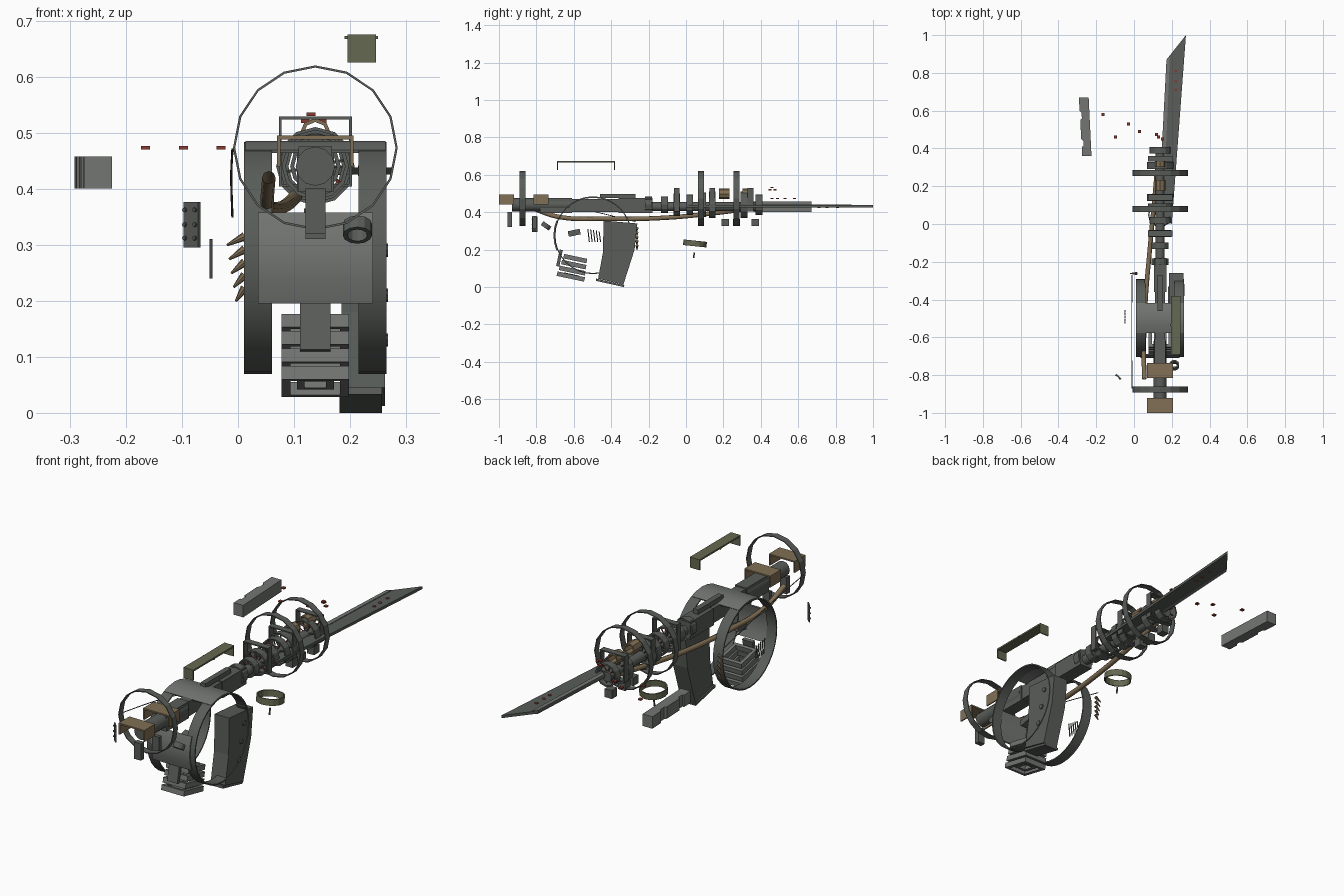
import bpy, bmesh, math
from mathutils import Vector, Matrix

if "Cube" in bpy.data.objects:
    bpy.data.objects.remove(bpy.data.objects["Cube"])

CX, AZ = 0.138, 0.43          # barrel axis x and z


def material(name, rgb):
    m = bpy.data.materials.new(name)
    m.diffuse_color = (*rgb, 1)
    m.use_nodes = True
    m.node_tree.nodes["Principled BSDF"].inputs["Base Color"].default_value = m.diffuse_color
    return m


STEEL = material("dark_steel", (0.10, 0.11, 0.10))
PLATE = material("grey_plate", (0.17, 0.18, 0.17))
BROWN = material("brown", (0.22, 0.16, 0.09))
GREEN = material("olive", (0.13, 0.14, 0.08))
RED = material("red", (0.25, 0.04, 0.03))


def finish(name, bm, mat, smooth=False):
    bmesh.ops.recalc_face_normals(bm, faces=bm.faces)
    me = bpy.data.meshes.new(name)
    bm.to_mesh(me)
    bm.free()
    me.materials.append(mat)
    ob = bpy.data.objects.new(name, me)
    bpy.context.collection.objects.link(ob)
    if smooth:
        for o in bpy.context.selected_objects:
            o.select_set(False)
        ob.select_set(True)
        bpy.context.view_layer.objects.active = ob
        bpy.ops.object.shade_smooth_by_angle(angle=math.radians(40))
    return ob


def box(name, x0, x1, y0, y1, z0, z1, mat=STEEL, rot=(0, 0, 0)):
    bm = bmesh.new()
    bmesh.ops.create_cube(bm, size=1)
    bmesh.ops.scale(bm, vec=(x1 - x0, y1 - y0, z1 - z0), verts=bm.verts)
    ob = finish(name, bm, mat)
    ob.location = ((x0 + x1) / 2, (y0 + y1) / 2, (z0 + z1) / 2)
    ob.rotation_euler = [math.radians(a) for a in rot]
    return ob


def band(name, c, axis, r, width, n=16, wall=0.006, mat=STEEL, start=0, count=None, smooth=False):
    """Hollow band, or an arc of it, around the given axis."""
    bm = bmesh.new()
    full = count is None
    count = n if full else count
    i = "XYZ".index(axis)
    u, v = [k for k in range(3) if k != i]
    rows = []
    for s in range(count if full else count + 1):
        a = math.radians(start) + math.tau * s / n
        row = []
        for rad, off in ((r, -.5), (r, .5), (r - wall, .5), (r - wall, -.5)):
            p = Vector(c)
            p[u] += rad * math.cos(a)
            p[v] += rad * math.sin(a)
            p[i] += off * width
            row.append(bm.verts.new(p))
        rows.append(row)
    for s in range(count):
        a, b = rows[s], rows[(s + 1) % len(rows)]
        for k in range(4):
            bm.faces.new((a[k], a[(k + 1) % 4], b[(k + 1) % 4], b[k]))
    if not full:
        bm.faces.new(rows[0])
        bm.faces.new(rows[-1])
    return finish(name, bm, mat, smooth)


def prism(name, pts, axis, lo, hi, mat=STEEL):
    """Extrude a flat outline along an axis."""
    bm = bmesh.new()
    def place(p, h):
        return {"X": (h, p[0], p[1]), "Y": (p[0], h, p[1]), "Z": (p[0], p[1], h)}[axis]
    f = bm.faces.new([bm.verts.new(place(p, lo)) for p in pts])
    ext = bmesh.ops.extrude_face_region(bm, geom=[f])
    d = Vector(place((0, 0), hi - lo))
    bmesh.ops.translate(bm, vec=d, verts=[g for g in ext["geom"] if isinstance(g, bmesh.types.BMVert)])
    return finish(name, bm, mat)


def rod(name, a, b, r0, r1=None, n=8, mat=STEEL):
    a, b = Vector(a), Vector(b)
    bm = bmesh.new()
    q = (b - a).to_track_quat("Z", "Y").to_matrix().to_4x4()
    bmesh.ops.create_cone(bm, cap_ends=True, segments=n, radius1=r0, radius2=r0 if r1 is None else r1,
                          depth=(b - a).length, matrix=Matrix.Translation((a + b) / 2) @ q)
    return finish(name, bm, mat, True)


def tube(name, pts, r, mat):
    cu = bpy.data.curves.new(name, "CURVE")
    cu.dimensions, cu.bevel_depth, cu.bevel_resolution = "3D", r, 2
    sp = cu.splines.new("BEZIER")
    sp.bezier_points.add(len(pts) - 1)
    for bp, p in zip(sp.bezier_points, pts):
        bp.co, bp.handle_left_type, bp.handle_right_type = p, "AUTO", "AUTO"
    cu.materials.append(mat)
    ob = bpy.data.objects.new(name, cu)
    bpy.context.collection.objects.link(ob)


def frame(name, w, d, h, t, mat=STEEL):
    """Rectangular frame in its own xy plane."""
    bm = bmesh.new()
    for sx, sy, cx, cy in ((w, t, 0, (d - t) / 2), (w, t, 0, (t - d) / 2),
                           (t, d - 2 * t, (w - t) / 2, 0), (t, d - 2 * t, (t - w) / 2, 0)):
        m = Matrix.Translation((cx, cy, 0)) @ Matrix.Diagonal((sx, sy, h, 1))
        bmesh.ops.create_cube(bm, size=1, matrix=m)
    return finish(name, bm, mat)


# large hoops around the barrel
for y in (-0.875, 0.08, 0.27):
    band("hoop", (CX, y, 0.473), "Y", 0.147, 0.032, wall=0.004)

# drum wheel: two side rings, top and front panels, cross struts
W = (0, -0.497, 0.276)
for x in (0.036, 0.24):
    band("drum_ring", (x, W[1], W[2]), "X", 0.207, 0.05, n=32, smooth=True)
band("drum_top_panel", (CX, W[1], W[2]), "X", 0.209, 0.25, n=32, start=67.5, count=4, mat=PLATE, smooth=True)
band("drum_front_panel", (CX, W[1], W[2]), "X", 0.212, 0.205, n=32, start=157.5, count=4, mat=PLATE, smooth=True)
for deg in (-30, -5, 25):
    y, z = W[1] + 0.2 * math.cos(math.radians(deg)), W[2] + 0.2 * math.sin(math.radians(deg))
    rod("drum_strut", (0.215, y, z), (0.262, y, z), 0.006)

# receiver and barrel
box("receiver_rear", 0.108, 0.168, -0.78, -0.61, 0.395, 0.475)
box("receiver_mid", 0.112, 0.164, -0.61, -0.36, 0.40, 0.47)
box("receiver_front", 0.105, 0.171, -0.36, -0.18, 0.395, 0.475)
box("top_rail", 0.125, 0.151, -0.46, -0.27, 0.475, 0.497)
rod("barrel", (CX, -0.84, AZ), (CX, 0.40, AZ), 0.024, n=12)
rod("rear_core", (CX, -0.93, 0.44), (CX, -0.62, 0.44), 0.035, n=12)

# cooling fins of growing size
for y, r in ((-0.20, 0.045), (-0.115, 0.045), (-0.05, 0.06), (0.02, 0.055),
             (0.09, 0.065), (0.14, 0.07), (0.31, 0.07), (0.39, 0.055)):
    band("barrel_fin", (CX, y, AZ + 0.01), "Y", r, 0.036, n=12, wall=0.007)
    for k in range(4):
        a = math.pi * k / 4 + 0.2
        d = Vector((math.cos(a), 0, math.sin(a))) * (r - 0.004)
        c = Vector((CX, y, AZ + 0.01))
        rod("fin_spoke", c - d, c + d, 0.003, n=5, mat=RED if k % 2 else STEEL)
for y in (-0.05, 0.14, 0.345):
    f = frame("square_guard", 0.13, 0.125, 0.03, 0.005)
    f.location, f.rotation_euler = (CX, y, 0.466), (math.pi / 2, 0, 0)

# brown rollers on the barrel and small blocks underneath
for y in (0.205, 0.33):
    band("top_roller", (CX, y, 0.498), "Y", 0.028, 0.056, n=8, wall=0.007, mat=BROWN)
for y in (0.21, 0.27, 0.37):
    box("under_block", 0.118, 0.156, y - 0.02, y + 0.02, 0.325, 0.365)
box("rear_post", 0.12, 0.156, -0.955, -0.93, 0.32, 0.40)
box("rear_stub", 0.12, 0.156, -0.82, -0.80, 0.31, 0.38)

# rear brown saddles
for y in (-0.96, -0.775):
    box("saddle_top", 0.07, 0.206, y - 0.04, y + 0.04, 0.488, 0.495, BROWN)
    for x in (0.07, 0.20):
        box("saddle_side", x, x + 0.006, y - 0.04, y + 0.04, 0.44, 0.49, BROWN)

# blade with bevel strip and holes
prism("blade", [(0.275, 1.0), (0.172, 0.87), (0.142, 0.30), (0.15, 0.05), (0.20, 0.0)], "Z", 0.425, 0.438)
prism("blade_edge", [(0.172, 0.87), (0.19, 0.885), (0.165, 0.30), (0.142, 0.30)], "Z", 0.424, 0.441, PLATE)
for y in (0.71, 0.755, 0.81):
    rod("blade_rivet", (0.222, y, 0.423), (0.222, y, 0.441), 0.008, mat=RED)

# curved magazine with base plate
prism("magazine", [(-0.44, 0.355), (-0.26, 0.34), (-0.275, 0.20), (-0.335, 0.012),
                   (-0.47, 0.045), (-0.445, 0.18)], "X", 0.185, 0.262)
prism("magazine_base", [(-0.48, 0.045), (-0.33, 0.01), (-0.332, 0.0), (-0.482, 0.033)], "X", 0.181, 0.257)
for y, z in ((-0.33, 0.29), (-0.35, 0.21), (-0.37, 0.13)):
    rod("magazine_stud", (0.26, y, z), (0.268, y, z), 0.012)

# tilted stack of square frames under the drum
for k in range(4):
    f = frame("stack_frame", 0.12, 0.15 - 0.008 * k, 0.024, 0.016, PLATE)
    f.location, f.rotation_euler = (CX, -0.616 + 0.008 * k, 0.056 + 0.032 * k), (math.radians(-12), 0, 0)
f = frame("inner_frame", 0.066, 0.08, 0.02, 0.014, PLATE)
f.location, f.rotation_euler = (CX, -0.614, 0.06), (math.radians(-12), 0, 0)
box("stack_post", 0.111, 0.165, -0.685, -0.668, 0.11, 0.20, rot=(-12, 0, 0))
box("stack_latch", 0.12, 0.156, -0.63, -0.565, 0.275, 0.305, rot=(12, 0, 0))

# sagging hose
tube("hose", [(0.13, 0.38, 0.425), (0.11, 0.15, 0.395), (0.085, -0.12, 0.37), (0.06, -0.42, 0.365),
              (0.052, -0.68, 0.375), (0.055, -0.82, 0.42)], 0.012, BROWN)
tube("cord", [(-0.01, -0.87, 0.47), (-0.012, -0.57, 0.42), (-0.01, -0.27, 0.35)], 0.002, STEEL)

# spikes on the left
for k in range(5):
    z = 0.303 - 0.023 * k
    rod("spike", (0.012, -0.262, z + 0.012), (-0.02 + 0.004 * k, -0.262, z - 0.004 - 0.002 * k), 0.008, 0.002, mat=BROWN)

# comb of thin pins
for k in range(5):
    y = -0.525 + 0.015 * k
    rod("comb_pin", (-0.048, y, 0.31 - 0.003 * k), (-0.048, y + 0.008, 0.24), 0.003, n=5)

# riveted plate at rear left
ob = box("riveted_plate", -0.1, -0.064, -0.812, -0.806, 0.295, 0.376, rot=(0, 0, -45))
for x in (-0.092, -0.074):
    for z in (0.312, 0.336, 0.362):
        y = -0.809 - (x + 0.082)
        rod("plate_rivet", (x - 0.005, y - 0.005, z), (x, y, z), 0.004)

# olive channel floating above
box("channel_top", 0.195, 0.246, -0.69, -0.38, 0.667, 0.675, GREEN)
for y in (-0.69, -0.386):
    box("channel_end", 0.195, 0.246, y, y + 0.006, 0.625, 0.67, GREEN)
box("channel_pin", 0.19, 0.25, -0.54, -0.53, 0.667, 0.672, GREEN)

# floating notched plate on the left
prism("side_plate", [(-0.292, 0.67), (-0.24, 0.67), (-0.225, 0.36), (-0.275, 0.36), (-0.276, 0.41), (-0.268, 0.41),
                     (-0.268, 0.44), (-0.28, 0.45), (-0.284, 0.55), (-0.276, 0.56), (-0.278, 0.59), (-0.288, 0.60)],
      "Z", 0.40, 0.457, PLATE)

# loose rings and hook
ob = band("olive_ring", (0, 0, 0), "Z", 0.063, 0.03, n=16, mat=GREEN)
ob.location, ob.rotation_euler = (CX, 0.048, 0.233), (math.radians(-6), 0, 0)
ob = band("small_ring", (0, 0, 0), "Z", 0.026, 0.025, n=12, wall=0.008)
ob.location, ob.rotation_euler = (0.213, -0.748, 0.327), (math.radians(-35), 0, 0)
rod("hook", (CX, 0.045, 0.185), (CX, 0.04, 0.155), 0.004)

# scattered red chips
for x, y, z in ((-0.165, 0.58, 0.473), (-0.097, 0.46, 0.473), (-0.03, 0.53, 0.473), (0.03, 0.49, 0.473),
                (0.12, 0.475, 0.52), (0.15, 0.45, 0.52), (0.13, 0.46, 0.533)):
    box("chip", x - 0.008, x + 0.008, y - 0.008, y + 0.008, z - 0.003, z + 0.003, RED)
